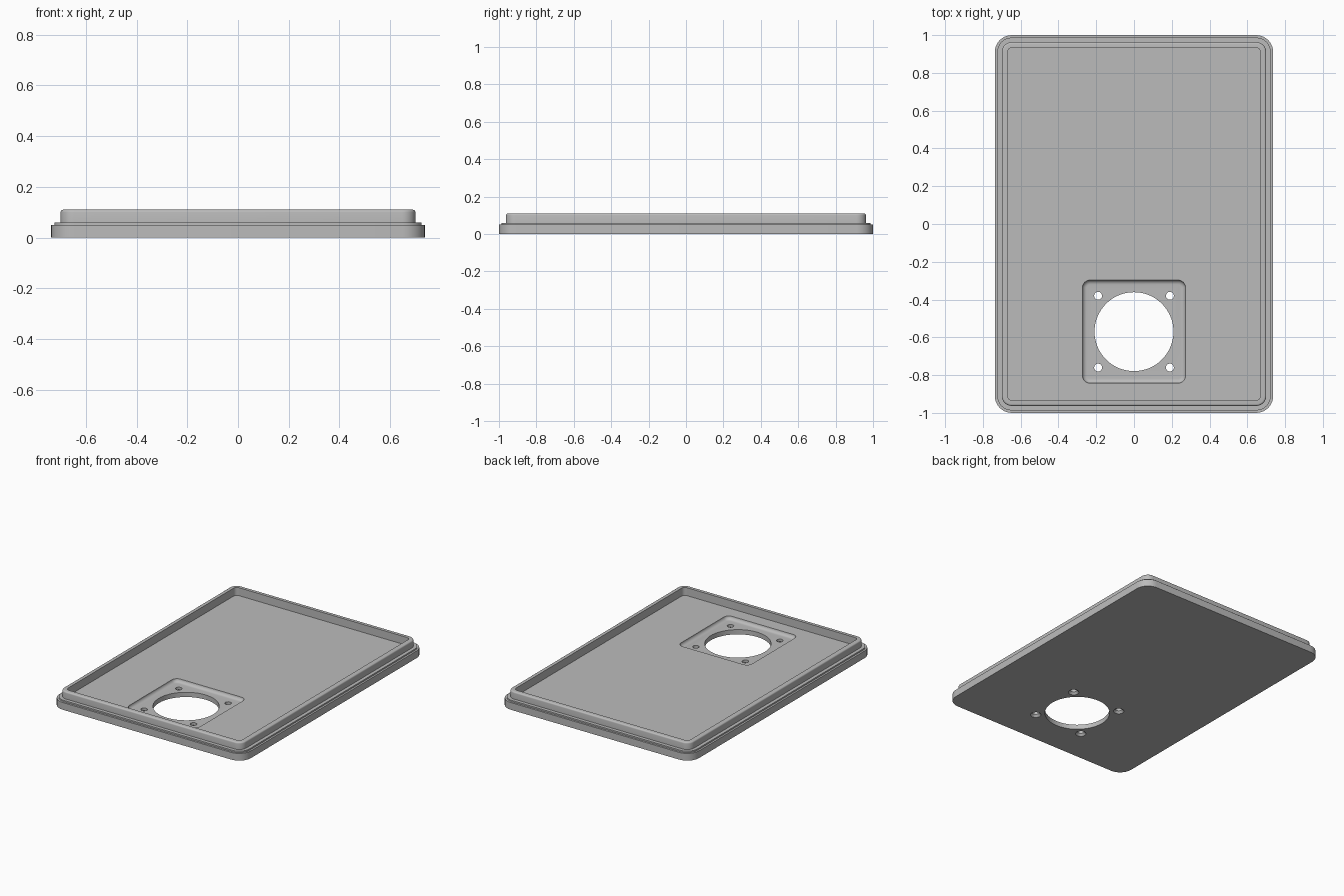
import bpy, bmesh
from math import pi, sin, cos

cube = bpy.data.objects.get("Cube")
if cube:
    bpy.data.objects.remove(cube, do_unlink=True)

grey = bpy.data.materials.new("light_grey")
grey.use_nodes = True
colour = (0.5, 0.5, 0.5, 1)
grey.diffuse_color = colour
grey.node_tree.nodes["Principled BSDF"].inputs["Base Color"].default_value = colour


def rounded_rect(hx, hy, r, steps=8):
    """Outline of a rounded rectangle, counter-clockwise."""
    pts = []
    for k, (sx, sy) in enumerate([(1, 1), (-1, 1), (-1, -1), (1, -1)]):
        for i in range(steps + 1):
            a = (k + i / steps) * pi / 2
            pts.append((sx * (hx - r) + r * cos(a), sy * (hy - r) + r * sin(a)))
    return pts


def circle(r, sides=48):
    return [(r * cos(2 * pi * i / sides), r * sin(2 * pi * i / sides)) for i in range(sides)]


def loft(name, sections, centre=(0, 0)):
    """Closed solid through a list of (outline, height) sections."""
    bm = bmesh.new()
    rings = [[bm.verts.new((x + centre[0], y + centre[1], z)) for x, y in outline]
             for outline, z in sections]
    for low, high in zip(rings, rings[1:]):
        for i in range(len(low)):
            j = (i + 1) % len(low)
            bm.faces.new((low[i], low[j], high[j], high[i]))
    bm.faces.new(rings[0][::-1])
    bm.faces.new(rings[-1])
    bmesh.ops.recalc_face_normals(bm, faces=bm.faces[:])
    mesh = bpy.data.meshes.new(name)
    bm.to_mesh(mesh)
    bm.free()
    mesh.materials.append(grey)
    obj = bpy.data.objects.new(name, mesh)
    bpy.context.collection.objects.link(obj)
    return obj


HX, HY = 0.737, 1.0
FLOOR, POCKET_FLOOR, TOP = 0.055, 0.033, 0.11
FAN_Y = -0.57


def section(inset, r, z):
    return rounded_rect(HX - inset, HY - inset, r), z


# Lid: stepped flange, raised lip with a rounded outer edge, recessed floor
lip, edge = 0.037, 0.01
sections = [section(0, 0.09, 0), section(0, 0.09, 0.05),
            section(0.013, 0.077, 0.05), section(0.013, 0.077, 0.06),
            section(lip, 0.053, 0.06)]
for i in range(5):
    a = i / 4 * pi / 2
    inset = edge * (1 - cos(a))
    sections.append(section(lip + inset, 0.053 - inset, TOP - edge + edge * sin(a)))
sections += [section(0.067, 0.025, TOP), section(0.067, 0.025, FLOOR)]
lid = loft("lid", sections)

# Square pocket with a concave rounded foot
depth = FLOOR - POCKET_FLOOR
pocket_sections = []
for i in range(7):
    a = i / 6 * pi / 2
    half = 0.273 - 0.024 * (1 - sin(a))
    pocket_sections.append((rounded_rect(half, half, half - 0.233),
                            POCKET_FLOOR + depth * (1 - cos(a))))
pocket_sections.append((rounded_rect(0.273, 0.273, 0.04), TOP))
cutters = [loft("pocket_cutter", pocket_sections, (0, FAN_Y))]

# Round opening and four countersunk screw holes
cutters.append(loft("opening_cutter", [(circle(0.209, 64), -0.1), (circle(0.209, 64), 0.2)],
                    (0, FAN_Y)))
for sx in (-1, 1):
    for sy in (-1, 1):
        profile = [(0.034, -0.05), (0.034, 0), (0.021, 0.015), (0.021, 0.2)]
        cutters.append(loft("screw_hole_cutter", [(circle(r, 24), z) for r, z in profile],
                            (sx * 0.19, FAN_Y + sy * 0.19)))

for cutter in cutters:
    cutter.hide_render = True
    mod = lid.modifiers.new(cutter.name, "BOOLEAN")
    mod.operation = "DIFFERENCE"
    mod.solver = "EXACT"
    mod.object = cutter

# Bake the cuts and discard the cutters
graph = bpy.context.evaluated_depsgraph_get()
cut_mesh = bpy.data.meshes.new_from_object(lid.evaluated_get(graph))
lid.modifiers.clear()
lid.data = cut_mesh
for cutter in cutters:
    bpy.data.objects.remove(cutter, do_unlink=True)

bpy.ops.object.select_all(action="DESELECT")
lid.select_set(True)
bpy.context.view_layer.objects.active = lid
bpy.ops.object.shade_smooth_by_angle(angle=0.6)
